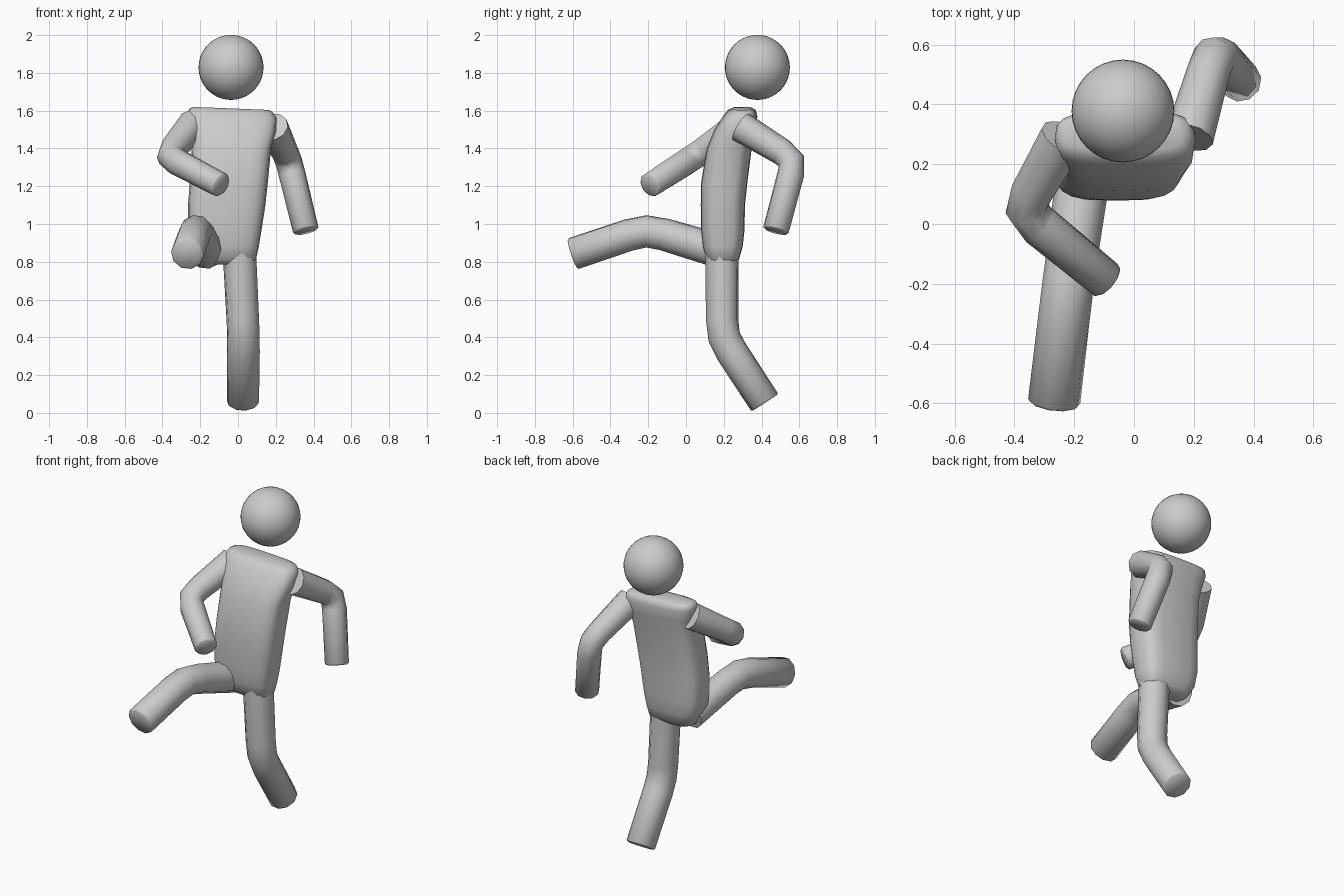
import bpy, bmesh, math
from mathutils import Vector

if "Cube" in bpy.data.objects:
    bpy.data.objects.remove(bpy.data.objects["Cube"])


def make_object(name, bm, angle=60):
    bmesh.ops.recalc_face_normals(bm, faces=bm.faces[:])
    mesh = bpy.data.meshes.new(name)
    bm.to_mesh(mesh)
    bm.free()
    ob = bpy.data.objects.new(name, mesh)
    bpy.context.collection.objects.link(ob)
    bpy.ops.object.select_all(action='DESELECT')
    ob.select_set(True)
    bpy.context.view_layer.objects.active = ob
    bpy.ops.object.shade_smooth_by_angle(angle=math.radians(angle))
    return ob


def loft(name, rings):
    """Skin a list of equal-length point rings and cap both ends."""
    bm = bmesh.new()
    vs = [[bm.verts.new(p) for p in ring] for ring in rings]
    n = len(vs[0])
    for a, b in zip(vs, vs[1:]):
        for i in range(n):
            j = (i + 1) % n
            bm.faces.new((a[i], a[j], b[j], b[i]))
    bm.faces.new(vs[0])
    bm.faces.new(vs[-1])
    return make_object(name, bm)


def limb(name, root, joint, tip, radii, bend=0.08, tip_round=0.008, sides=10):
    """Tube from root to tip with a softly bent joint."""
    root, joint, tip = Vector(root), Vector(joint), Vector(tip)
    d1, d2 = (joint - root).normalized(), (tip - joint).normalized()
    a, b = joint - d1 * bend, joint + d2 * bend
    mid = a * 0.2 + joint * 0.6 + b * 0.2
    r0, r1, r2 = radii
    stations = [(root, d1, r0), (a, d1, r1), (mid, (d1 + d2).normalized(), r1),
                (b, d2, r1), (tip - d2 * tip_round, d2, r2),
                (tip, d2, r2 - tip_round)]
    u = d1.orthogonal().normalized()
    prev, rings = d1, []
    for p, d, r in stations:
        u = prev.rotation_difference(d) @ u
        v = d.cross(u)
        prev = d
        rings.append([p + r * (math.cos(t) * u + math.sin(t) * v)
                      for t in (2 * math.pi * (i + 0.5) / sides for i in range(sides))])
    return loft(name, rings)


# torso: rounded-rectangle sections (z, x min, x max, y min, y max)
sections = [
    (0.785, -0.17, 0.06, 0.14, 0.25),
    (0.81, -0.21, 0.095, 0.11, 0.28),
    (0.88, -0.25, 0.11, 0.088, 0.30),
    (0.97, -0.265, 0.125, 0.08, 0.31),
    (1.10, -0.265, 0.145, 0.078, 0.312),
    (1.22, -0.255, 0.158, 0.08, 0.325),
    (1.40, -0.245, 0.175, 0.11, 0.348),
    (1.50, -0.25, 0.20, 0.15, 0.368),
    (1.57, -0.265, 0.205, 0.195, 0.378),
    (1.60, -0.26, 0.185, 0.22, 0.37),
    (1.612, -0.235, 0.16, 0.245, 0.35),
]


def rounded(c, power=0.6):
    return math.copysign(abs(c) ** power, c)


rings = []
for z, x0, x1, y0, y1 in sections:
    ring = []
    for i in range(20):
        t = 2 * math.pi * i / 20
        x = (x0 + x1) / 2 + (x1 - x0) / 2 * rounded(math.cos(t))
        y = (y0 + y1) / 2 + (y1 - y0) / 2 * rounded(math.sin(t))
        tilt = -0.04 * (x + 0.04) if z > 1.45 else 0
        ring.append((x, y, z + tilt))
    rings.append(ring)
loft("torso", rings)

# head
bm = bmesh.new()
bmesh.ops.create_uvsphere(bm, u_segments=32, v_segments=20, radius=0.172)
make_object("head", bm).location = (-0.037, 0.378, 1.829)

# arms
limb("bent_arm", (-0.235, 0.29, 1.53), (-0.377, 0.045, 1.357), (-0.088, -0.192, 1.205),
     (0.082, 0.072, 0.067))
limb("back_arm", (0.185, 0.29, 1.515), (0.268, 0.575, 1.34), (0.36, 0.475, 0.963),
     (0.082, 0.072, 0.070))

# legs
limb("standing_leg", (0.005, 0.19, 0.90), (0.03, 0.192, 0.40), (0.026, 0.418, 0.054),
     (0.09, 0.087, 0.086), bend=0.09)
limb("raised_leg", (-0.165, 0.20, 0.85), (-0.222, -0.21, 0.973), (-0.268, -0.60, 0.842),
     (0.092, 0.087, 0.088), bend=0.1)
